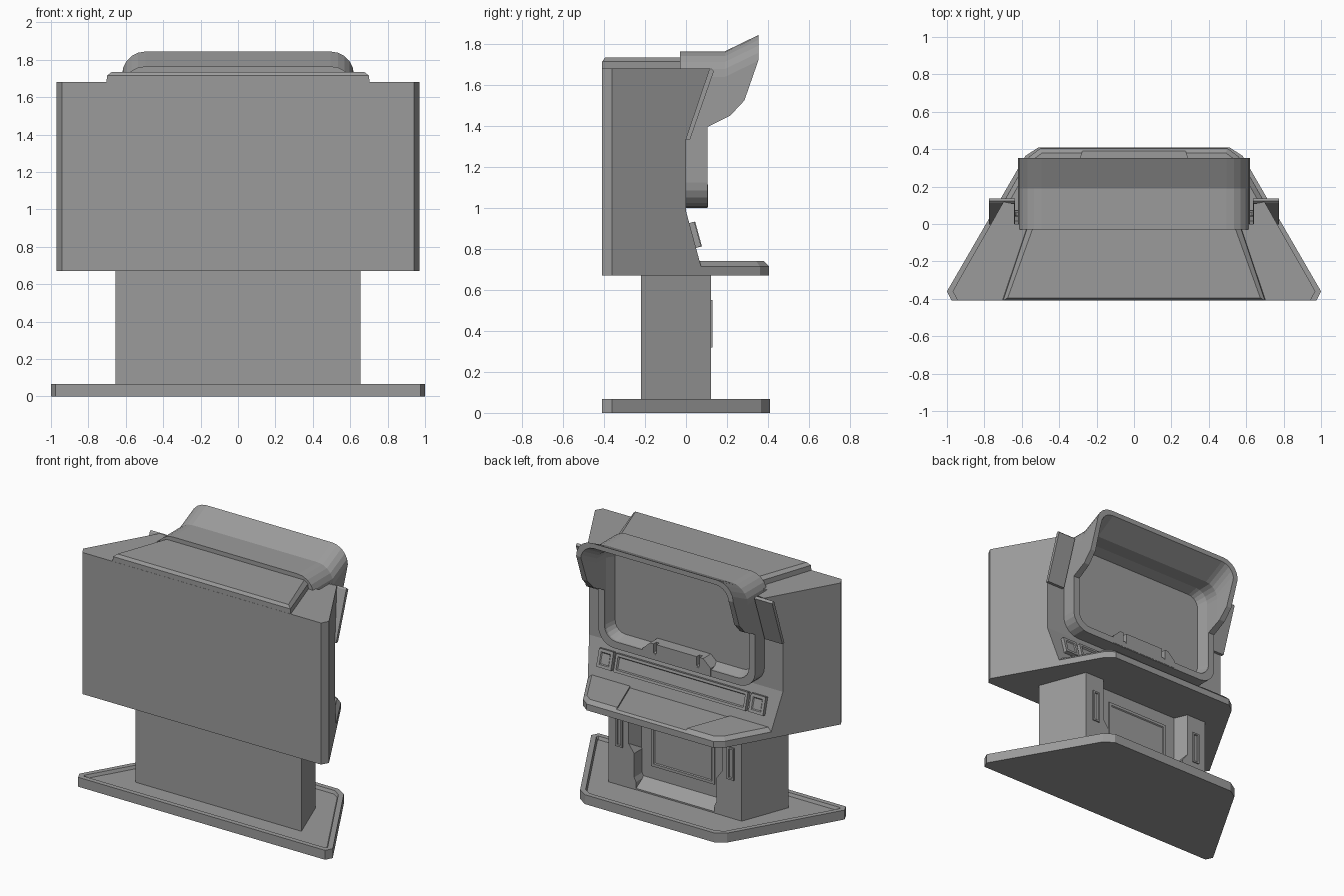
import bpy, bmesh, math
from mathutils import Matrix, Vector

if "Cube" in bpy.data.objects:
    bpy.data.objects.remove(bpy.data.objects["Cube"])

grey = bpy.data.materials.new('dark_grey')
grey.diffuse_color = (0.33, 0.33, 0.33, 1)
grey.use_nodes = True
grey.node_tree.nodes["Principled BSDF"].inputs["Base Color"].default_value = grey.diffuse_color


def finish(name, bm):
    bmesh.ops.recalc_face_normals(bm, faces=bm.faces)
    me = bpy.data.meshes.new(name)
    bm.to_mesh(me)
    bm.free()
    me.materials.append(grey)
    ob = bpy.data.objects.new(name, me)
    bpy.context.collection.objects.link(ob)
    return ob


def sym(half):
    """Close a right-hand half outline with its mirror image."""
    return half + [(-x, y) for x, y in reversed(half)]


def loft(loops):
    """Closed solid skinned through equal-length point loops."""
    bm = bmesh.new()
    rings = [[bm.verts.new(p) for p in lp] for lp in loops]
    for a, b in zip(rings, rings[1:]):
        for i in range(len(a)):
            j = (i + 1) % len(a)
            bm.faces.new((a[i], a[j], b[j], b[i]))
    bm.faces.new(rings[0])
    bm.faces.new(rings[-1])
    bmesh.ops.recalc_face_normals(bm, faces=bm.faces)
    return bm


def prism(pts, axis, a, b):
    put = {'x': lambda p, t: (t, p[0], p[1]),
           'y': lambda p, t: (p[0], t, p[1]),
           'z': lambda p, t: (p[0], p[1], t)}[axis]
    return loft([[put(p, t) for p in pts] for t in (a, b)])


def inset(bm, direction, *steps):
    """Inset the face looking most along direction, by (thickness, depth) steps."""
    d = Vector(direction)
    face = max(bm.faces, key=lambda f: (round(f.normal.dot(d), 3), f.calc_center_median().dot(d)))
    for t, depth in steps:
        bmesh.ops.inset_region(bm, faces=[face], thickness=t, depth=0, use_even_offset=True)
        bmesh.ops.translate(bm, verts=face.verts, vec=d * depth)


def boolean(ob, tool, op):
    m = ob.modifiers.new(op.lower(), 'BOOLEAN')
    m.object, m.operation, m.solver = tool, op, 'EXACT'
    tool.hide_render = True
    tool.hide_set(True)


def framed_panel(name, loc, size, rim, depth, tilt=0.0):
    """Thin plate facing +y with a sunken centre."""
    sx, sy, sz = (s / 2 for s in size)
    bm = prism([(-sx, -sz), (sx, -sz), (sx, sz), (-sx, sz)], 'y', -sy, sy)
    inset(bm, (0, 1, 0), (rim, 0), (0.006, -depth))
    bmesh.ops.transform(bm, verts=bm.verts,
                        matrix=Matrix.Translation(loc) @ Matrix.Rotation(tilt, 4, 'X'))
    return finish(name, bm)


# Base plate with raised rim
bm = prism(sym([(0.975, -0.41), (1.0, -0.36), (0.58, 0.365), (0.51, 0.41)]), 'z', 0, 0.067)
inset(bm, (0, 0, 1), (0.035, 0), (0.008, -0.022))
finish('base_plate', bm)

# Tapered column with rear recess
finish('column', prism(sym([(0.655, -0.22), (0.525, 0.122), (0.37, 0.122), (0.33, 0.03)]),
                       'z', 0.04, 0.69))
framed_panel('recess_panel', (0, 0.032, 0.39), (0.5, 0.012, 0.38), 0.02, 0.006)
finish('recess_ramp', prism([(0.0, 0.04), (0.12, 0.04), (0.12, 0.055), (0.03, 0.11), (0.0, 0.11)],
                            'x', -0.34, 0.34))
for s, side in ((1, 'right'), (-1, 'left')):
    # Inner bracket at the foot of each pillar, and slotted vent
    finish(f'bracket_{side}', prism([(s * x, z) for x, z in
           [(0.4, 0.04), (0.31, 0.04), (0.31, 0.1), (0.325, 0.13), (0.325, 0.3),
            (0.365, 0.355), (0.4, 0.355)]], 'y', 0.02, 0.121))
    framed_panel(f'vent_{side}', (s * 0.44, 0.12, 0.435), (0.055, 0.02, 0.23), 0.012, 0.015)

# Cabinet body and shelf slab: tapered plan cut by the side profile
plan = [(0.942, -0.41), (0.97, -0.36), (0.56, 0.36), (0.5, 0.405)]
body = finish('cabinet_body', prism(sym(plan), 'z', 0.67, 1.68))
boolean(body, finish('body_profile_cutter', prism(
    [(-0.6, 0.5), (0.6, 0.5), (0.6, 0.715), (0.073, 0.715), (0.068, 0.735),
     (0.0, 0.985), (0.0, 1.8), (-0.6, 1.8)], 'x', -1.2, 1.2)), 'INTERSECT')

# Control shelf top with chamfered edge and shallow tray
bm = prism(sym([(0.757, 0.01), (0.56, 0.36), (0.5, 0.405)]), 'z', 0.705, 0.715)
inset(bm, (0, 0, 1), (0.025, 0.026))
shelf = finish('control_shelf', bm)
boolean(shelf, finish('tray_cutter', prism(sym([(0.42, 0.0), (0.285, 0.355), (0.26, 0.45)]),
                                           'z', 0.73, 0.85)), 'DIFFERENCE')

# Raised strip on top
loops = [[(x, y, z) for x, y in sym([(a, y0), (b, -0.02)])]
         for z, a, b, y0 in ((1.66, 0.705, 0.575, -0.409), (1.715, 0.70, 0.57, -0.409),
                             (1.735, 0.675, 0.54, -0.395))]
finish('top_strip', loft(loops))


# Screen hood: rounded shell lofted along y, cut by its side profile
def rounded(y, t, top):
    w, lo, hi, r = 0.62 - t, 1.0 + t, top - t, 0.125 - t * 0.6
    out = []
    for cx, cz, a0 in ((w - r, hi - r, 0), (r - w, hi - r, 90), (r - w, lo + r, 180), (w - r, lo + r, 270)):
        for k in range(6):
            a = math.radians(a0 + 18 * k)
            out.append((cx + r * math.cos(a), y, cz + r * math.sin(a)))
    return out


hood = finish('screen_hood', loft([rounded(*v) for v in (
    (-0.03, 0, 1.765), (0.19, 0, 1.765), (0.365, 0, 1.85),
    (0.365, 0.035, 1.85), (0.19, 0.045, 1.765), (0.09, 0.05, 1.765), (0.02, 0.075, 1.765))]))
boolean(hood, finish('hood_profile_cutter', prism(
    [(-0.1, 0.9), (0.105, 0.9), (0.105, 1.395), (0.215, 1.45), (0.285, 1.525),
     (0.353, 1.72), (0.353, 2.0), (-0.1, 2.0)], 'x', -0.8, 0.8)), 'INTERSECT')

# Card reader on the lower screen rim
reader = finish('card_reader', prism(sym([(0.27, 1.005), (0.27, 1.06), (0.21, 1.115)]), 'y', 0.01, 0.107))
for s in (-1, 1):
    boolean(reader, finish('reader_slot_cutter', prism(
        [(s * 0.17 - 0.012, 1.04), (s * 0.17 + 0.012, 1.04),
         (s * 0.17 + 0.012, 1.15), (s * 0.17 - 0.012, 1.15)], 'y', 0.075, 0.2)), 'DIFFERENCE')

# Control bar and end buttons on the sloped face
tilt = math.atan2(0.068, 0.25)
framed_panel('control_bar', (0, 0.042, 0.868), (1.04, 0.04, 0.125), 0.018, 0.012, tilt)
for s, side in ((1, 'right'), (-1, 'left')):
    framed_panel(f'button_frame_{side}', (s * 0.6, 0.038, 0.868), (0.115, 0.04, 0.125), 0.02, 0.006, tilt)
    # Ear beside the hood: wedge on the body's side plane, capped by a sloping fin
    wedge = [(0.0, 1.335), (0.118, 1.68), (0.0, 1.68)]
    finish(f'ear_wedge_{side}', loft([[(s * 0.64, y - 0.01, z) for y, z in wedge],
                                      [(s * (0.765 - 0.569 * y), y, z) for y, z in wedge]]))
    finish(f'ear_fin_{side}', prism([(-0.002, 1.335), (0.02, 1.335), (0.136, 1.668), (0.122, 1.681), (0.112, 1.672)],
                                    'x', s * 0.635, s * 0.775))
